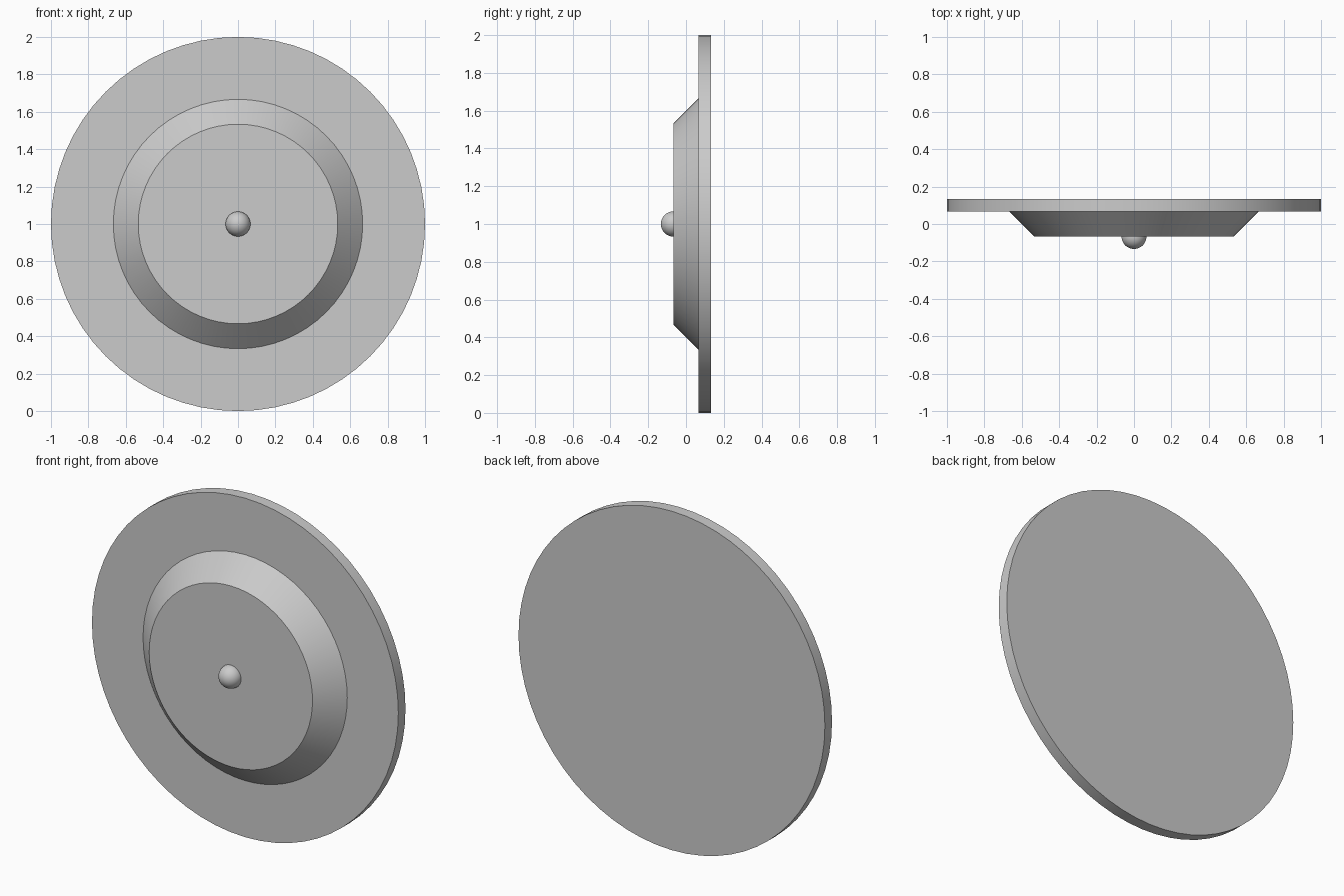
import bpy
import math

if "Cube" in bpy.data.objects:
    bpy.data.objects.remove(bpy.data.objects["Cube"])

U = 1 / 15          # thickness unit of the plate
SIDES = 64


def turned(name, r_back, r_front, y_back, y_front):
    """Solid of revolution along y, from the back radius to the front radius."""
    bpy.ops.mesh.primitive_cone_add(
        vertices=SIDES, radius1=r_back, radius2=r_front, depth=y_back - y_front,
        location=(0, (y_back + y_front) / 2, 1), rotation=(math.pi / 2, 0, 0))
    finish(name)


def finish(name):
    bpy.context.object.name = name
    bpy.ops.object.transform_apply(location=False, rotation=True, scale=True)
    bpy.ops.object.shade_smooth_by_angle(angle=math.radians(30))


# Thin round back plate
turned("back_plate", 1, 1, 2 * U, U)

# Raised centre with a 45 degree bevelled rim
turned("raised_centre", 10 * U, 8 * U, U, -U)

# Small ball half sunk into the middle
bpy.ops.mesh.primitive_uv_sphere_add(
    segments=32, ring_count=16, radius=U,
    location=(0, -U, 1), rotation=(math.pi / 2, 0, 0))
finish("centre_knob")
